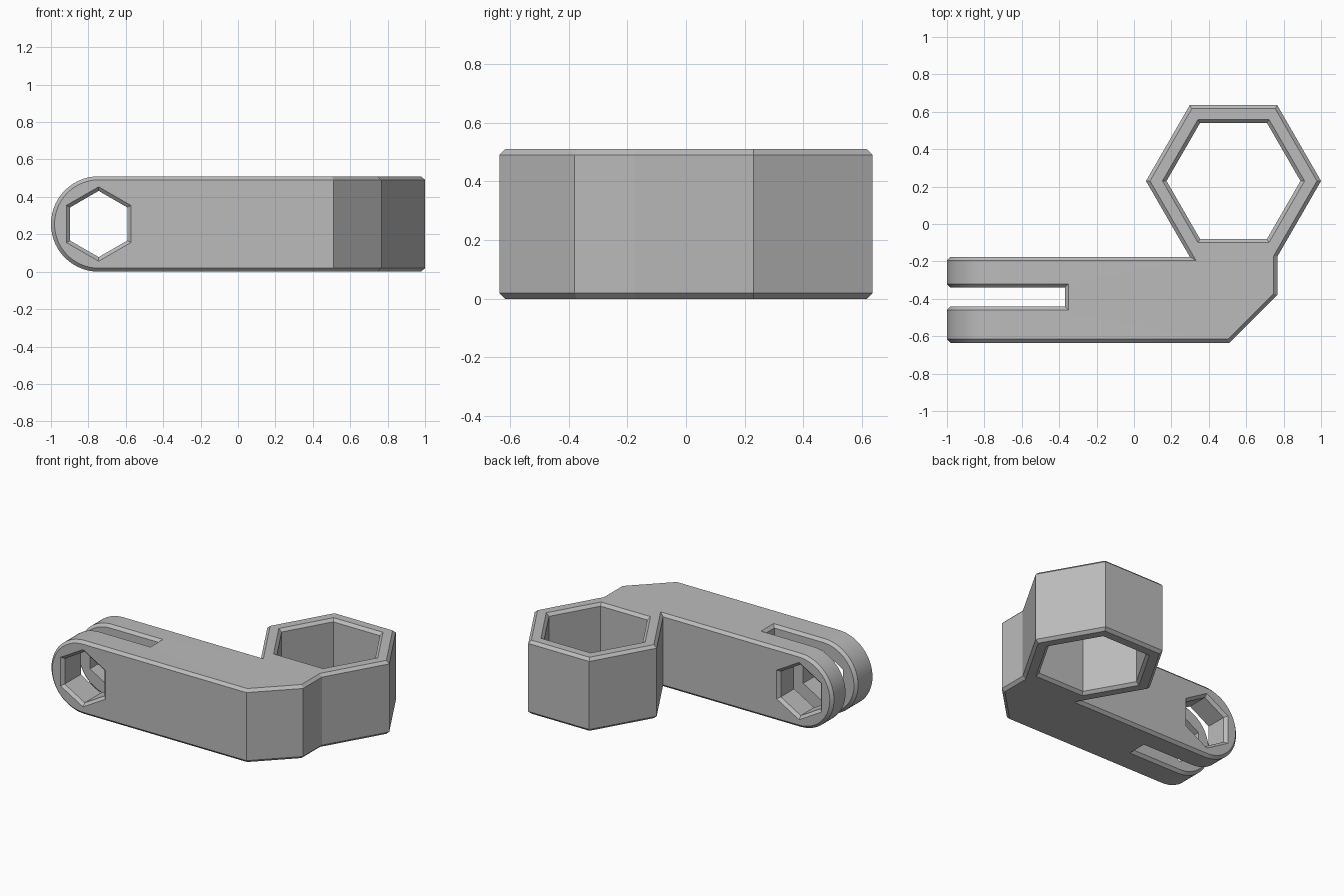
import bpy, bmesh
from math import sin, cos, pi, radians, sqrt
from mathutils import Matrix, Vector

cube = bpy.data.objects.get("Cube")
if cube:
    bpy.data.objects.remove(cube, do_unlink=True)

HEIGHT = 0.51
MID = HEIGHT / 2
CHAMFER = 0.019
PIVOT_X = MID - 1
RING = Vector((0.532, 0.23))
RING_R = 0.468

grey = bpy.data.materials.new("plain_grey")
grey.use_nodes = True
grey.diffuse_color = (0.5, 0.5, 0.5, 1)
grey.node_tree.nodes["Principled BSDF"].inputs["Base Color"].default_value = (0.5, 0.5, 0.5, 1)


def make_object(name, bm):
    bmesh.ops.recalc_face_normals(bm, faces=bm.faces[:])
    mesh = bpy.data.meshes.new(name)
    bm.to_mesh(mesh)
    bm.free()
    mesh.materials.append(grey)
    obj = bpy.data.objects.new(name, mesh)
    bpy.context.collection.objects.link(obj)
    return obj


def hex_cutter(name, radius, half, turn, matrix):
    """Six-sided plug whose ends flare to leave a chamfered rim."""
    bm = bmesh.new()
    over = 0.02
    flare = (CHAMFER + over) / cos(pi / 6)
    stations = [(-half - over, radius + flare), (CHAMFER - half, radius),
                (half - CHAMFER, radius), (half + over, radius + flare)]
    rings = [[bm.verts.new((r * cos(turn + i * pi / 3), r * sin(turn + i * pi / 3), z))
              for i in range(6)] for z, r in stations]
    for a, b in zip(rings, rings[1:]):
        for i in range(6):
            j = (i + 1) % 6
            bm.faces.new((a[i], a[j], b[j], b[i]))
    bm.faces.new(rings[0])
    bm.faces.new(rings[-1])
    bm.transform(matrix)
    obj = make_object(name, bm)
    obj.hide_render = True
    return obj


# Plan outline: slotted arm, angled corner and hexagonal ring
ring_pts = [(RING.x + RING_R * cos(k * pi / 3), RING.y + RING_R * sin(k * pi / 3))
            for k in (-1, 0, 1, 2, 3, 4)]
arm_back = ring_pts[-1][1]
outline = [(-1, -0.635), (0.51, -0.635), (ring_pts[0][0], -0.38), *ring_pts,
           (-1, arm_back), (-1, -0.34), (-0.37, -0.34), (-0.37, -0.44), (-1, -0.44)]
bm = bmesh.new()
base = bm.faces.new([bm.verts.new((x, y, 0)) for x, y in outline])
top = bmesh.ops.extrude_face_region(bm, geom=[base], use_keep_orig=True)["geom"]
bmesh.ops.translate(bm, vec=(0, 0, HEIGHT),
                    verts=[v for v in top if isinstance(v, bmesh.types.BMVert)])
bmesh.ops.recalc_face_normals(bm, faces=bm.faces[:])

# Round the prong ends: slice, then pull the slices onto a half circle
STEPS = 14
for i in range(STEPS):
    x = PIVOT_X - MID * sin(i * pi / 2 / STEPS)
    bmesh.ops.bisect_plane(bm, geom=bm.verts[:] + bm.edges[:] + bm.faces[:],
                           plane_co=(x, 0, 0), plane_no=(1, 0, 0))
for v in bm.verts:
    if v.co.x < PIVOT_X:
        rise = sqrt(max(0, MID ** 2 - (v.co.x - PIVOT_X) ** 2))
        v.co.z = MID + (rise if v.co.z > MID else -rise)
bmesh.ops.remove_doubles(bm, verts=bm.verts[:], dist=0.0005)
bm.normal_update()
flat = [e for e in bm.edges if len(e.link_faces) == 2 and e.calc_face_angle() < 0.002]
bmesh.ops.dissolve_edges(bm, edges=flat, use_verts=False)
bmesh.ops.recalc_face_normals(bm, faces=bm.faces[:])
bm.normal_update()

# Chamfer every rim, leaving the full-height corners crisp
rims = [e for e in bm.edges if len(e.link_faces) == 2 and e.calc_face_angle() > 0.6
        and abs(e.verts[0].co.z - e.verts[1].co.z) < HEIGHT * 0.9]
bmesh.ops.bevel(bm, geom=rims, offset=CHAMFER, offset_type='OFFSET', segments=1,
                profile=0.5, affect='EDGES', clamp_overlap=False)
bracket = make_object("bracket_body", bm)

# Hexagonal openings through the ring and the prongs
arm_mid = (arm_back - 0.635) / 2
cutters = [
    hex_cutter("ring_opening", 0.358, MID, 0,
               Matrix.Translation((RING.x, RING.y, MID))),
    hex_cutter("pivot_opening", 0.177, (arm_back + 0.635) / 2, pi / 6,
               Matrix.Translation((PIVOT_X, arm_mid, MID)) @ Matrix.Rotation(pi / 2, 4, 'X')),
]
bpy.ops.object.select_all(action='DESELECT')
bpy.context.view_layer.objects.active = bracket
bracket.select_set(True)
for cutter in cutters:
    mod = bracket.modifiers.new(cutter.name, 'BOOLEAN')
    mod.operation = 'DIFFERENCE'
    mod.solver = 'EXACT'
    mod.object = cutter
    bpy.ops.object.modifier_apply(modifier=mod.name)
    bpy.data.objects.remove(cutter, do_unlink=True)
bpy.ops.object.shade_smooth_by_angle(angle=radians(20))
